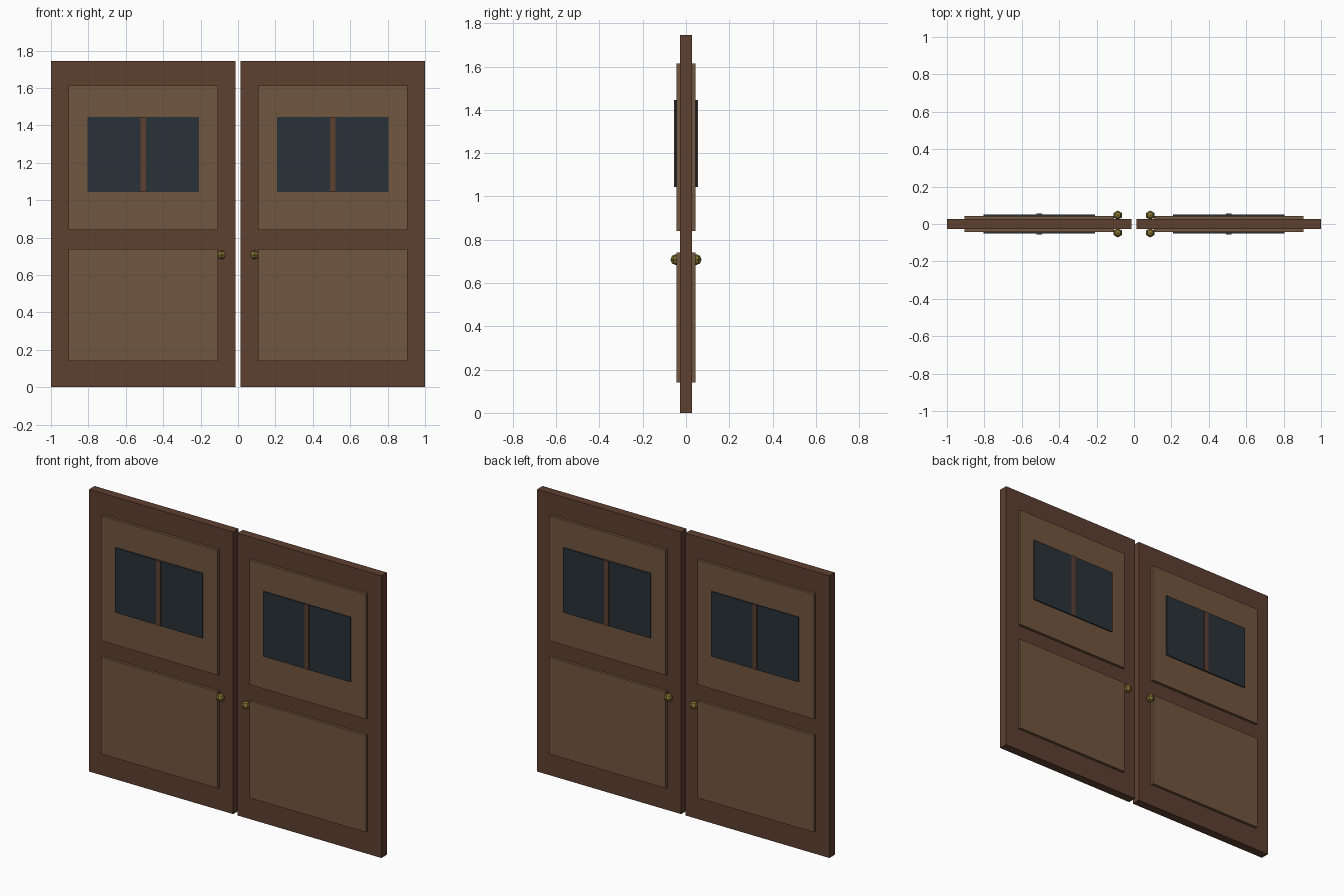
import bpy, bmesh, math
from mathutils import Matrix

if "Cube" in bpy.data.objects:
    bpy.data.objects.remove(bpy.data.objects["Cube"])


def material(name, rgb):
    m = bpy.data.materials.new(name)
    m.diffuse_color = (*rgb, 1)
    m.use_nodes = True
    m.node_tree.nodes["Principled BSDF"].inputs["Base Color"].default_value = m.diffuse_color
    return m


FRAME = material("dark_wood", (0.11, 0.05, 0.03))
PANEL = material("light_wood", (0.165, 0.092, 0.05))
GLASS = material("dark_glass", (0.022, 0.031, 0.04))
BRASS = material("brass", (0.22, 0.165, 0.03))


def make_object(name, bm, mat):
    bmesh.ops.recalc_face_normals(bm, faces=bm.faces)
    mesh = bpy.data.meshes.new(name)
    bm.to_mesh(mesh)
    bm.free()
    mesh.materials.append(mat)
    obj = bpy.data.objects.new(name, mesh)
    bpy.context.collection.objects.link(obj)


def slab(name, side, x0, x1, z0, z1, half_depth, mat):
    """Box running through the door, x measured outward from the centre gap."""
    bm = bmesh.new()
    place = Matrix.Translation((side * (x0 + x1) / 2, 0, (z0 + z1) / 2))
    size = Matrix.Diagonal((x1 - x0, 2 * half_depth, z1 - z0, 1))
    bmesh.ops.create_cube(bm, size=1, matrix=place @ size)
    make_object(name, bm, mat)


def knob(name, x, y, z, r):
    """Low-poly ball, with a corner facing front and back."""
    bm = bmesh.new()
    bmesh.ops.create_uvsphere(bm, u_segments=6, v_segments=4, radius=r)
    if max(v.co.y for v in bm.verts) < 0.95 * r:
        bmesh.ops.rotate(bm, verts=bm.verts, matrix=Matrix.Rotation(math.pi / 2, 3, 'Z'))
    bmesh.ops.translate(bm, verts=bm.verts, vec=(x, y, z))
    make_object(name, bm, BRASS)


for side, label in ((-1, "left"), (1, "right")):
    # Door leaf and raised panels
    slab(label + "_door_leaf", side, 0.014, 1.0, 0, 1.745, 0.027, FRAME)
    slab(label + "_lower_panel", side, 0.108, 0.906, 0.14, 0.74, 0.044, PANEL)
    slab(label + "_upper_panel", side, 0.108, 0.906, 0.84, 1.613, 0.044, PANEL)
    # Window and its upright bar
    slab(label + "_window", side, 0.208, 0.805, 1.044, 1.445, 0.051, GLASS)
    slab(label + "_window_bar", side, 0.492, 0.522, 1.044, 1.445, 0.055, FRAME)
    # Knobs on both faces
    for face, where in ((-1, "front"), (1, "back")):
        knob(f"{label}_{where}_knob", side * 0.087, face * 0.047, 0.708, 0.025)
